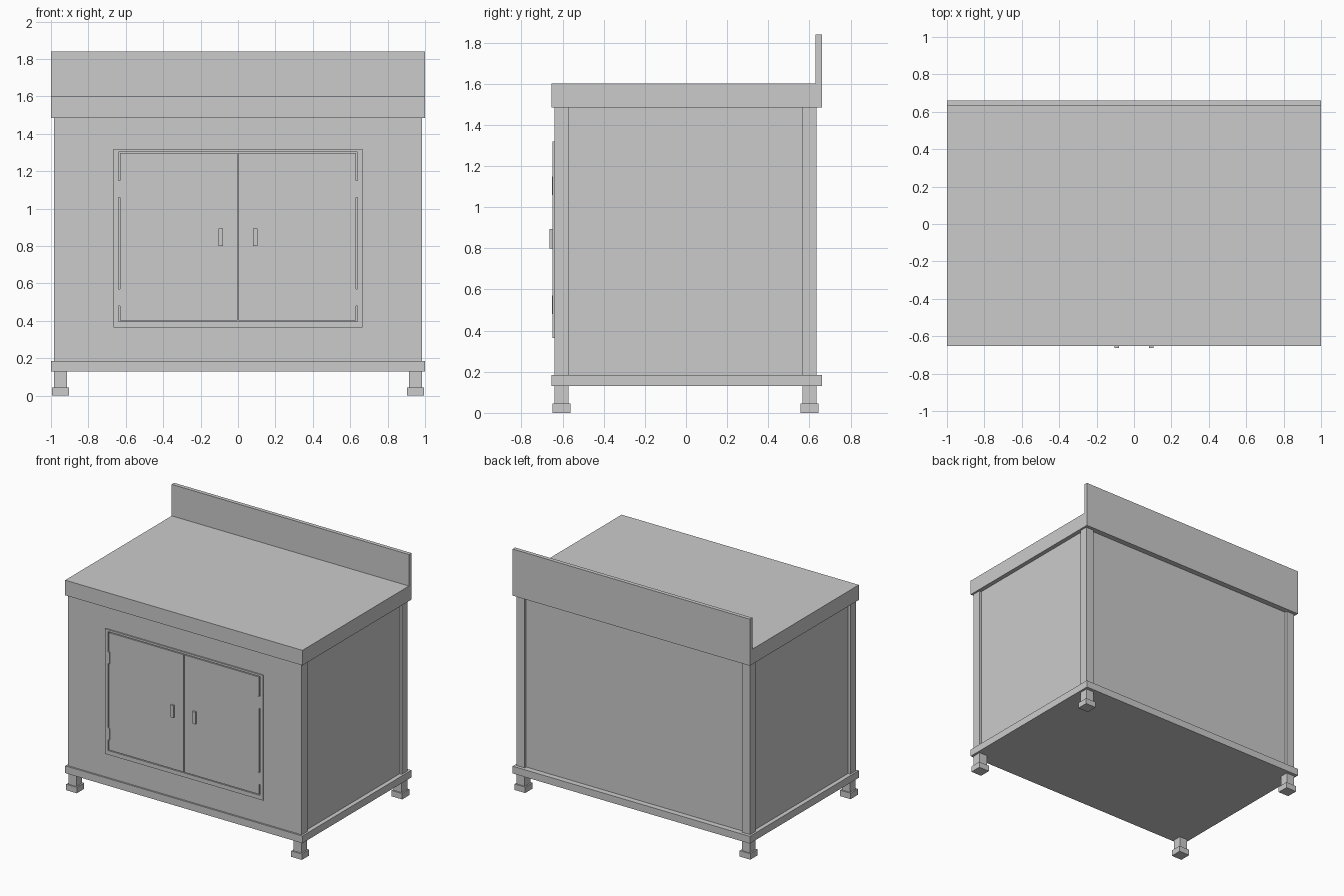
import bpy, bmesh

if "Cube" in bpy.data.objects:
    bpy.data.objects.remove(bpy.data.objects["Cube"])


def make(name, bm):
    bmesh.ops.recalc_face_normals(bm, faces=bm.faces)
    mesh = bpy.data.meshes.new(name)
    bm.to_mesh(mesh)
    bm.free()
    ob = bpy.data.objects.new(name, mesh)
    bpy.context.collection.objects.link(ob)
    return ob


def box(name, x, y, z):
    bm = bmesh.new()
    bmesh.ops.create_cube(bm, size=1)
    for v in bm.verts:
        for i, (lo, hi) in enumerate((x, y, z)):
            v.co[i] = hi if v.co[i] > 0 else lo
    return make(name, bm)


def both_sides(name, x, y, z):
    """A box at +x and its mirror at -x."""
    box(name + "_right", x, y, z)
    box(name + "_left", (-x[1], -x[0]), y, z)


def ring(name, outer, inner, y):
    """Rectangular plate with a rectangular opening; rects are (half width, z0, z1)."""
    bm = bmesh.new()

    def loop(rect, yy):
        w, a, b = rect
        return [bm.verts.new((px, yy, pz)) for px, pz in ((-w, a), (w, a), (w, b), (-w, b))]

    loops = [loop(outer, y[0]), loop(inner, y[0]), loop(inner, y[1]), loop(outer, y[1])]
    for i in range(4):
        a, b = loops[i], loops[(i + 1) % 4]
        for j in range(4):
            k = (j + 1) % 4
            bm.faces.new((a[j], a[k], b[k], b[j]))
    return make(name, bm)


# Worktop with raised back, one extruded profile
profile = [(-0.653, 1.485), (0.66, 1.485), (0.66, 1.84), (0.63, 1.84), (0.63, 1.6), (-0.653, 1.6)]
bm = bmesh.new()
face = bm.faces.new([bm.verts.new((-1, y, z)) for y, z in profile])
ext = bmesh.ops.extrude_face_region(bm, geom=[face])
bmesh.ops.translate(bm, vec=(2, 0, 0), verts=[g for g in ext["geom"] if isinstance(g, bmesh.types.BMVert)])
make("worktop", bm)

# Base slab
box("base_slab", (-1, 1), (-0.653, 0.66), (0.13, 0.185))

# Legs, feet and back corner posts
for tag, yc in (("front", -0.606), ("back", 0.601)):
    both_sides(tag + "_leg", (0.915, 0.983), (yc - 0.034, yc + 0.034), (0.045, 0.13))
    both_sides(tag + "_foot", (0.904, 0.994), (yc - 0.044, yc + 0.044), (0, 0.045))
both_sides("back_post", (0.915, 0.985), (0.567, 0.635), (0.185, 1.485))

# Recessed side and back panels
both_sides("side_panel", (0.945, 0.967), (-0.572, 0.567), (0.185, 1.485))
box("back_panel", (-0.915, 0.915), (0.595, 0.617), (0.185, 1.485))

# Front panel with door opening, and the thin frame around it
opening = (0.64, 0.397, 1.303)
ring("front_panel", (0.985, 0.185, 1.485), opening, (-0.64, -0.572))
ring("door_frame", (0.665, 0.365, 1.318), opening, (-0.65, -0.64))

# Doors, hinges and handles
both_sides("door", (0.003, 0.632), (-0.65, -0.61), (0.403, 1.297))
for tag, z in (("upper", 1.06), ("lower", 0.48)):
    both_sides(tag + "_hinge", (0.626, 0.641), (-0.652, -0.625), (z, z + 0.09))
both_sides("handle", (0.08, 0.105), (-0.664, -0.65), (0.8, 0.893))
